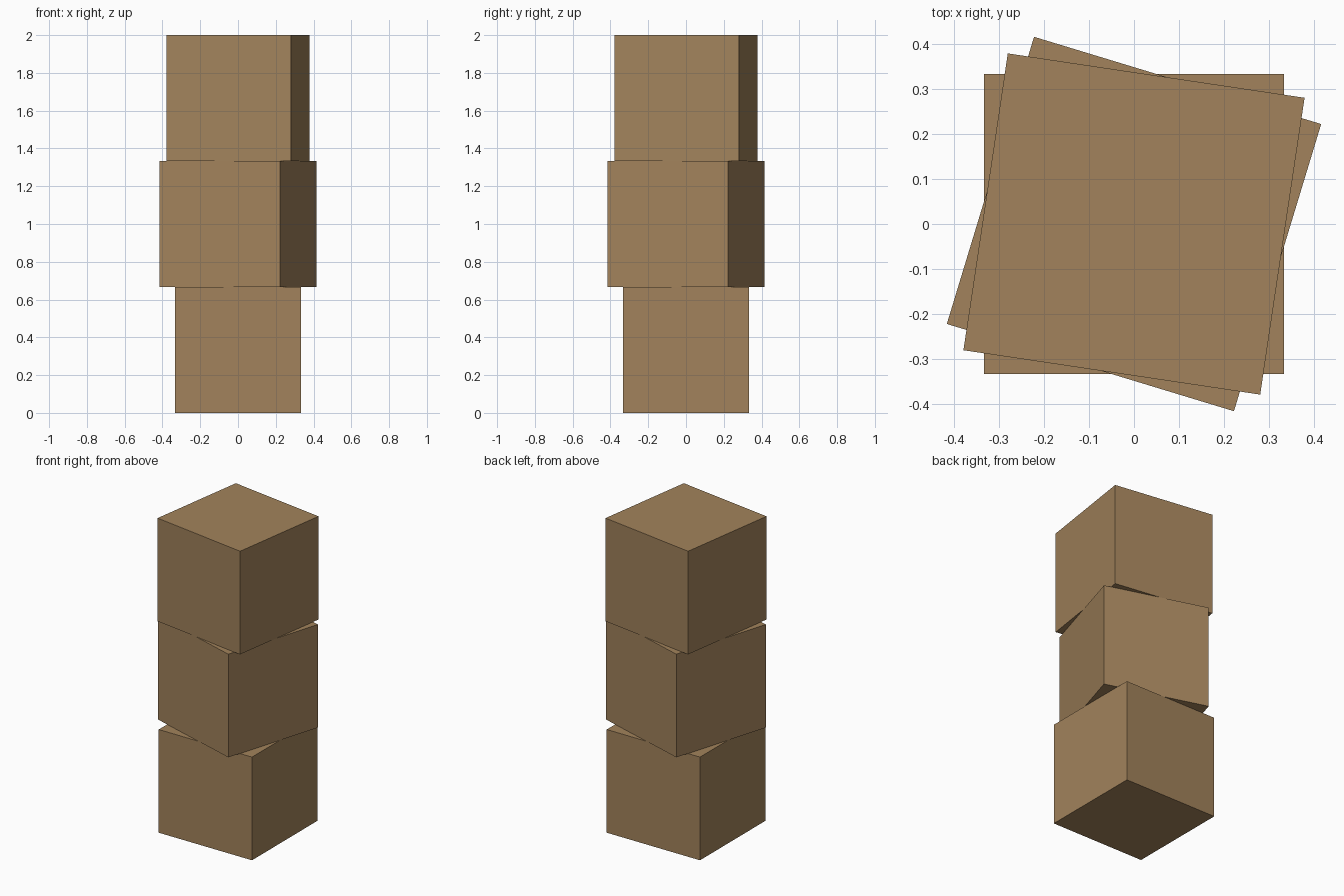
import bpy
import math

if "Cube" in bpy.data.objects:
    bpy.data.objects.remove(bpy.data.objects["Cube"])

SIZE = 2 / 3

# Single cardboard-brown colour
brown = bpy.data.materials.new("cardboard_brown")
brown.diffuse_color = (0.36, 0.226, 0.106, 1)
brown.use_nodes = True
brown.node_tree.nodes["Principled BSDF"].inputs["Base Color"].default_value = brown.diffuse_color


def box(name, level, turn):
    """One cube of the stack, turned about the vertical axis."""
    bpy.ops.mesh.primitive_cube_add(
        size=SIZE,
        location=(0, 0, (level + 0.5) * SIZE),
        rotation=(0, 0, math.radians(turn)),
    )
    obj = bpy.context.object
    obj.name = name
    obj.data.materials.append(brown)


# Stack of three boxes, each twisted differently
for level, (name, turn) in enumerate(
    [("bottom_box", 0), ("middle_box", -16.9), ("top_box", -8.5)]
):
    box(name, level, turn)
